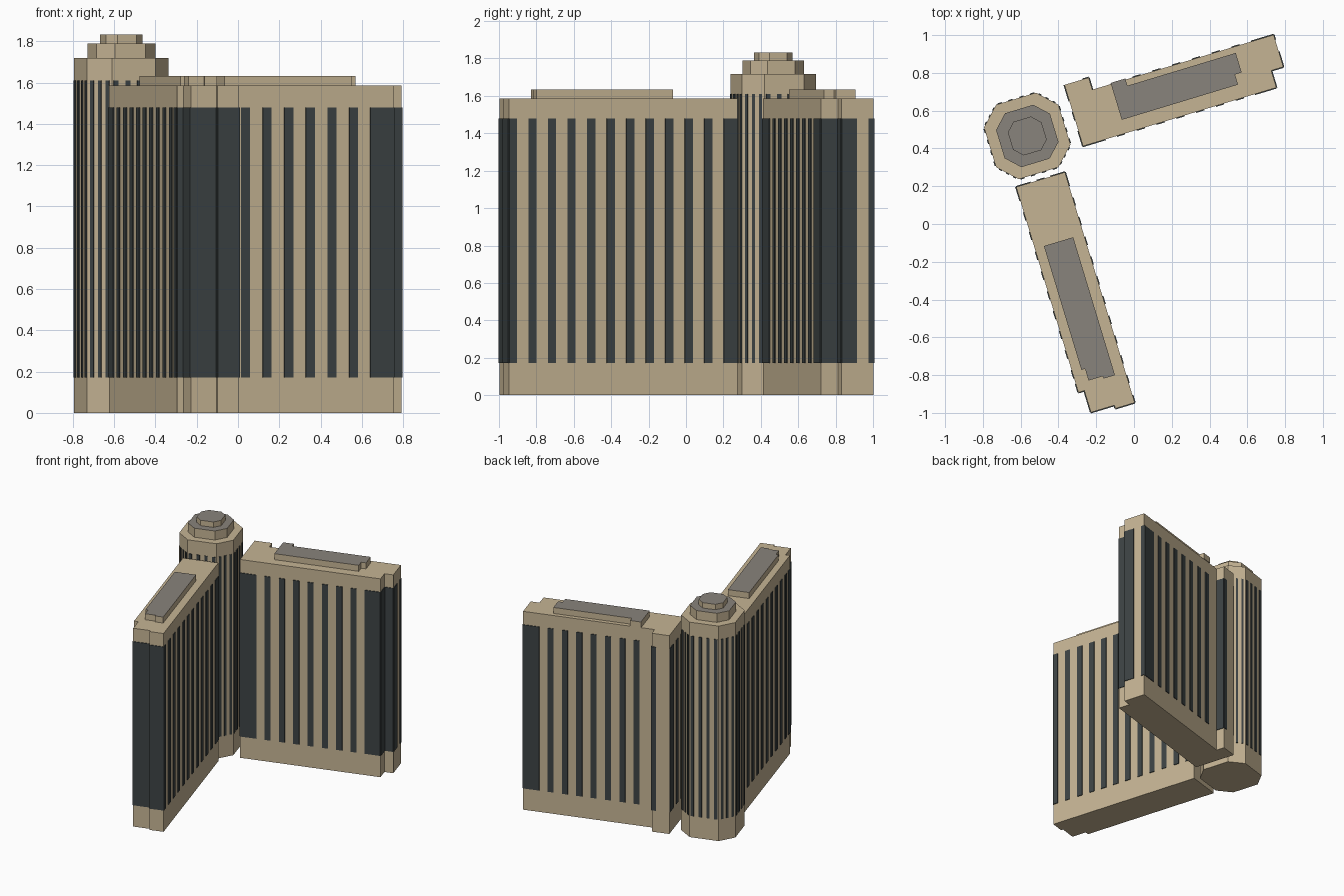
import bpy, bmesh, math
from mathutils import Matrix, Vector

if "Cube" in bpy.data.objects:
    bpy.data.objects.remove(bpy.data.objects["Cube"])


def material(name, rgb):
    m = bpy.data.materials.new(name)
    m.diffuse_color = (*rgb, 1)
    m.use_nodes = True
    m.node_tree.nodes["Principled BSDF"].inputs["Base Color"].default_value = m.diffuse_color
    return m


STONE = material("beige stone", (0.56, 0.455, 0.295))
GLASS = material("dark glass", (0.046, 0.056, 0.057))
ROOF = material("grey roof", (0.25, 0.227, 0.20))

ANGLE = math.radians(16.85)
Z_BASE, Z_HEAD, Z_WING, Z_PENT = 0.172, 1.48, 1.585, 1.633
PLATE = 0.005


def frame(x, y, angle):
    return Matrix.Translation((x, y, 0)) @ Matrix.Rotation(angle, 4, 'Z')


def add_prism(bm, pts, z0, z1):
    """Extrude a counter-clockwise outline between two heights."""
    lo = [bm.verts.new((x, y, z0)) for x, y in pts]
    hi = [bm.verts.new((x, y, z1)) for x, y in pts]
    bm.faces.new(lo[::-1])
    bm.faces.new(hi)
    n = len(pts)
    for i in range(n):
        j = (i + 1) % n
        bm.faces.new((lo[i], lo[j], hi[j], hi[i]))


def finish(name, bm, mats, matrix, roof=False):
    bm.normal_update()
    if roof:  # upward faces take the second material
        for f in bm.faces:
            f.material_index = 1 if f.normal.z > 0.5 else 0
    me = bpy.data.meshes.new(name)
    bm.to_mesh(me)
    bm.free()
    for m in mats:
        me.materials.append(m)
    ob = bpy.data.objects.new(name, me)
    ob.matrix_world = matrix
    bpy.context.collection.objects.link(ob)
    return ob


def block(name, pts, z0, z1, matrix, roof=False):
    bm = bmesh.new()
    add_prism(bm, pts, z0, z1)
    return finish(name, bm, [STONE, ROOF] if roof else [STONE], matrix, roof)


def glazing(name, pts, spans, z0, z1, matrix):
    """Thin glass plates on each wall; spans are distances along the wall."""
    bm = bmesh.new()
    for i, wall in enumerate(spans):
        p, q = Vector(pts[i]), Vector(pts[(i + 1) % len(pts)])
        length = (q - p).length
        d = (q - p) / length
        out = Vector((d.y, -d.x)) * PLATE
        if wall == "all":
            wall = [(0, length)]
        for a, b in wall:
            s, e = p + d * a, p + d * b
            add_prism(bm, [s + out, e + out, e, s], z0, z1)
    return finish(name, bm, [GLASS], matrix)


def stripes(first, pitch, count, width):
    return [(first + pitch * k - width / 2, first + pitch * k + width / 2)
            for k in range(count)]


# Right wing
right = frame(-0.27, 0.412, ANGLE)
right_plan = [(0, 0), (1.07, 0), (1.07, 0.094), (1.137, 0.094),
              (1.137, 0.272), (0.134, 0.272), (0.134, 0.339), (0, 0.339)]
right_spans = [
    [(0, 0.125)] + stripes(0.2095, 0.1095, 7, 0.045) + [(0.951, 1.07)],
    "all", "all",
    [(0, 0.085), (0.15, 0.178)],
    [(0, 0.125)] + stripes(0.21, 0.1095, 7, 0.045),
    "all",
    [(0, 0.033)],
    [(0, 0.09), (0.15, 0.195), (0.255, 0.339)],
]
block("right_wing", right_plan, 0, Z_WING, right)
glazing("right_wing_windows", right_plan, right_spans, Z_BASE, Z_HEAD, right)
block("right_penthouse",
      [(0.237, 0.074), (0.88, 0.074), (0.88, 0.13), (0.917, 0.13),
       (0.917, 0.238), (0.318, 0.238), (0.318, 0.278), (0.237, 0.278)],
      Z_WING, Z_PENT, right, roof=True)

# Left wing
left = frame(-0.624, 0.196, ANGLE - math.pi / 2)
left_plan = [(0, 0), (1.137, 0), (1.137, 0.033), (1.257, 0.033),
             (1.257, 0.163), (1.275, 0.163), (1.275, 0.27), (0, 0.27)]
left_spans = [
    [(0, 0.077)] + stripes(0.162, 0.1092, 9, 0.045) + [(1.09, 1.137)],
    "all", "all", "all", "all", "all",
    [(0, 0.042)] + stripes(0.13, 0.1092, 10, 0.045) + [(1.198, 1.275)],
    [(0, 0.08), (0.113, 0.157), (0.19, 0.27)],
]
block("left_wing", left_plan, 0, Z_WING, left)
glazing("left_wing_windows", left_plan, left_spans, Z_BASE, Z_HEAD, left)
block("left_penthouse",
      [(0.342, 0.05), (1.027, 0.05), (1.027, 0.07), (1.092, 0.07),
       (1.092, 0.149), (1.105, 0.149), (1.105, 0.212), (0.342, 0.212)],
      Z_WING, Z_PENT, left, roof=True)

# Corner tower: a square with cut corners, stepped at the top
tower = frame(-0.565, 0.466, ANGLE)


def cut_square(half, flat):
    pts = []
    for k in range(4):
        c, s = [(1, 0), (0, 1), (-1, 0), (0, -1)][k]
        for t in (-flat, flat):
            pts.append((c * half - s * t, s * half + c * t))
    return pts


tower_plan = cut_square(0.206, 0.11)
wide_wall = stripes(0.02, 0.06, 4, 0.024)
corner_wall = stripes(0.027, 0.0425, 3, 0.018)
block("tower_shaft", tower_plan, 0, 1.718, tower)
glazing("tower_windows", tower_plan, [wide_wall, corner_wall] * 4,
        Z_BASE, 1.61, tower)
block("tower_middle_tier", cut_square(0.149, 0.078), 1.718, 1.79, tower, roof=True)
block("tower_top_tier", cut_square(0.093, 0.048), 1.79, 1.833, tower, roof=True)
